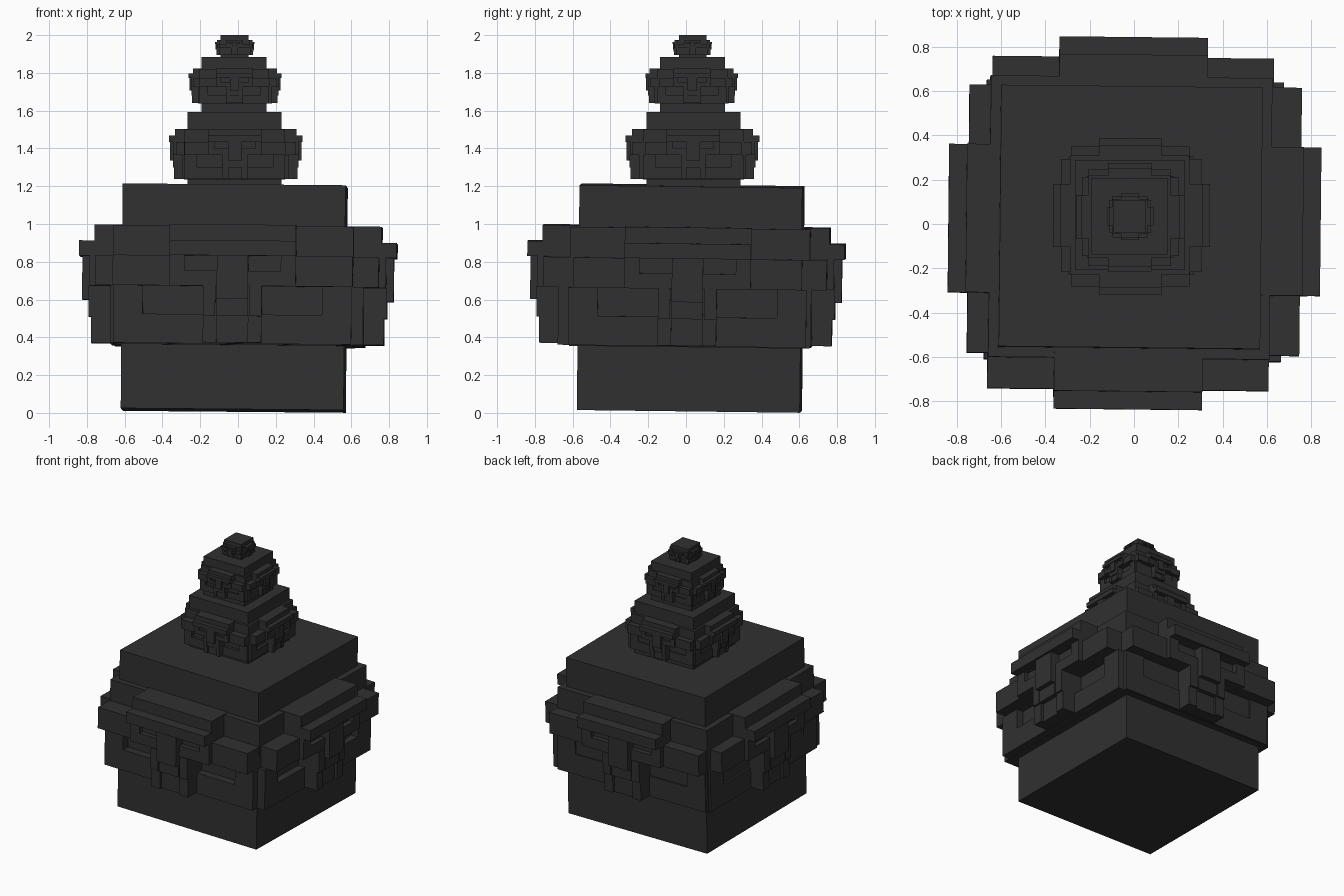
import bpy, bmesh
from math import radians
from mathutils import Matrix, Vector

if "Cube" in bpy.data.objects:
    bpy.data.objects.remove(bpy.data.objects["Cube"])

# Dark stone
stone = bpy.data.materials.new("dark_stone")
stone.diffuse_color = (0.03, 0.03, 0.03, 1)
stone.use_nodes = True
stone.node_tree.nodes["Principled BSDF"].inputs["Base Color"].default_value = stone.diffuse_color

# One carved face seen from the front: half-mirrored panels (x0, x1, z0, z1, depth)
PAIRS = [
    (0.475, 0.63, 0.495, 0.65, 0.67),   # outer cheek
    (0.083, 0.155, 0.35, 0.65, 0.775),  # nostril column
    (0.090, 0.155, 0.49, 0.65, 0.79),   # nostril
    (0.255, 0.335, 0.73, 0.81, 0.785),  # brow end
]
CENTRED = [
    (0.63, 0.345, 0.50, 0.67),    # jaw
    (0.335, 0.65, 0.73, 0.785),   # lower brow
    (0.335, 0.81, 0.89, 0.84),    # brow bar
    (0.335, 0.89, 0.975, 0.76),   # forehead plate
    (0.083, 0.58, 0.81, 0.825),   # nose
    (0.083, 0.49, 0.58, 0.79),    # nose tip
    (0.083, 0.35, 0.49, 0.755),   # upper lip
]


def add_box(bm, x0, x1, y0, y1, z0, z1, m):
    size = Vector((x1 - x0, y1 - y0, z1 - z0))
    mid = Vector((x0 + x1, y0 + y1, z0 + z1)) / 2
    bmesh.ops.create_cube(bm, size=1, matrix=m @ Matrix.Translation(mid) @ Matrix.Diagonal((*size, 1)))


def finish(bm, name):
    mesh = bpy.data.meshes.new(name)
    bm.to_mesh(mesh)
    bm.free()
    mesh.materials.append(stone)
    bpy.context.collection.objects.link(bpy.data.objects.new(name, mesh))


def build_tier(label, place, core, side_shift):
    # Stacked square core: plinth, head, crown
    cx, cy = core
    for name, half, z0, z1 in (("plinth", 0.59, 0, 0.35), ("head", 0.635, 0.34, 0.97), ("crown", 0.59, 0.96, 1.19)):
        bm = bmesh.new()
        add_box(bm, cx - half, cx + half, cy - half, cy + half, z0, z1, place)
        finish(bm, f"{label}_{name}")
    # The same face on all four sides
    for i, side in enumerate(("front", "right", "back", "left")):
        m = place @ Matrix.Rotation(radians(90 * i), 4, 'Z') @ Matrix.Translation((side_shift[i], 0, 0))
        bm = bmesh.new()
        for half, z0, z1, d in CENTRED:
            add_box(bm, -half, half, -d, -0.55, z0, z1, m)
        for x0, x1, z0, z1, d in PAIRS:
            add_box(bm, x0, x1, -d, -0.55, z0, z1, m)
            add_box(bm, -x1, -x0, -d, -0.55, z0, z1, m)
        # Ear to ear band, narrower on the flanks
        ear = 0.605 if i % 2 else 0.635
        add_box(bm, -ear, ear, -0.75, -0.55, 0.65, 0.81, m)
        finish(bm, f"{label}_face_{side}")


# Large bottom tier, very slightly tilted
pivot = Vector((0, 0, 0.6))
tilt = Matrix.Rotation(radians(-0.7), 4, 'X') @ Matrix.Rotation(radians(0.5), 4, 'Y') @ Matrix.Rotation(radians(-0.6), 4, 'Z')
place = Matrix.Translation(pivot + Vector((0, 0, 0.013))) @ tilt @ Matrix.Translation(-pivot)
build_tier("bottom_tier", place, (-0.02, 0.025), (-0.022, 0.015, 0.012, -0.015))

# Smaller tiers, each sunk into the one below
for label, s, top, x, y in (("second_tier", 0.422, 1.594, -0.012, 0.034),
                            ("third_tier", 0.292, 1.885, -0.016, 0.03),
                            ("top_tier", 0.124, 2.0, -0.017, 0.033)):
    place = Matrix.Translation((x, y, top - 1.19 * s)) @ Matrix.Scale(s, 4)
    build_tier(label, place, (-0.015, 0.015), (-0.01, 0.01, 0.01, -0.01))
